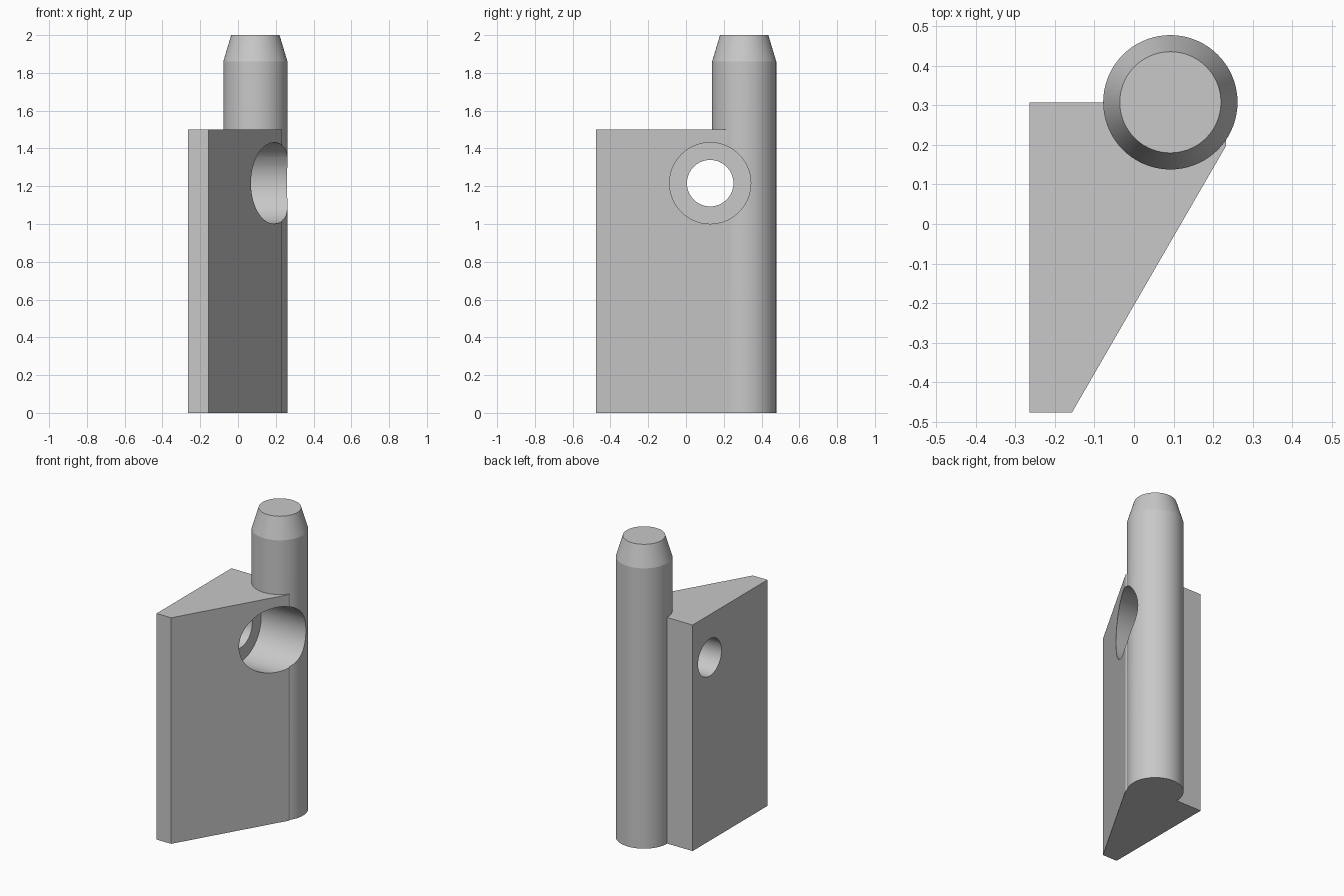
import bpy
import bmesh
from math import radians
from mathutils import Matrix

default = bpy.data.objects.get("Cube")
if default:
    bpy.data.objects.remove(default, do_unlink=True)

PIN_X, PIN_Y, PIN_R = 0.092, 0.308, 0.17
HOLE_Y, HOLE_Z = 0.128, 1.216

grey = bpy.data.materials.new("plain grey")
grey.use_nodes = True
colour = (0.58, 0.58, 0.58, 1)
grey.diffuse_color = colour
grey.node_tree.nodes["Principled BSDF"].inputs["Base Color"].default_value = colour


def make_object(name, bm):
    bmesh.ops.recalc_face_normals(bm, faces=bm.faces)
    mesh = bpy.data.meshes.new(name)
    bm.to_mesh(mesh)
    bm.free()
    mesh.materials.append(grey)
    obj = bpy.data.objects.new(name, mesh)
    bpy.context.collection.objects.link(obj)
    return obj


def prism(name, outline, height):
    bm = bmesh.new()
    base = bm.faces.new([bm.verts.new((x, y, 0)) for x, y in outline])
    top = bmesh.ops.extrude_face_region(bm, geom=[base])["geom"]
    verts = [v for v in top if isinstance(v, bmesh.types.BMVert)]
    bmesh.ops.translate(bm, verts=verts, vec=(0, 0, height))
    return make_object(name, bm)


def turned(name, profile, centre):
    """Closed solid of revolution from (radius, z) rings."""
    bm = bmesh.new()
    rings = []
    for r, z in profile:
        ring = bmesh.ops.create_circle(
            bm, segments=72, radius=r,
            matrix=Matrix.Translation((*centre, z)))["verts"]
        rings.append(ring)
    for low, high in zip(rings, rings[1:]):
        for i in range(len(low)):
            j = (i + 1) % len(low)
            bm.faces.new((low[i], low[j], high[j], high[i]))
    bm.faces.new(rings[0])
    bm.faces.new(rings[-1])
    return make_object(name, bm)


def bore_cutter(name, radius, x_from, x_to):
    bm = bmesh.new()
    place = (Matrix.Translation(((x_from + x_to) / 2, HOLE_Y, HOLE_Z))
             @ Matrix.Rotation(radians(90), 4, "Y"))
    bmesh.ops.create_cone(bm, cap_ends=True, segments=72, radius1=radius,
                          radius2=radius, depth=x_to - x_from, matrix=place)
    return make_object(name, bm)


def combine(target, other, operation):
    mod = target.modifiers.new(other.name, "BOOLEAN")
    mod.operation = operation
    mod.solver = "EXACT"
    mod.object = other
    bpy.context.view_layer.objects.active = target
    bpy.ops.object.modifier_apply(modifier=mod.name)
    bpy.data.objects.remove(other, do_unlink=True)


# Wedge-shaped plate
body = prism("hinge_leaf_with_pin", [
    (-0.264, 0.308), (-0.264, -0.477), (-0.157, -0.477),
    (0.233, 0.198), (0.233, 0.25), (PIN_X, PIN_Y)], 1.5)

# Full-height pin with tapered tip
pin = turned("pin", [(PIN_R, 0), (PIN_R, 1.86), (0.128, 2)], (PIN_X, PIN_Y))
combine(body, pin, "UNION")

# Counterbored screw hole
combine(body, bore_cutter("counterbore", 0.215, -0.07, 0.6), "DIFFERENCE")
combine(body, bore_cutter("through_hole", 0.123, -0.6, 0.6), "DIFFERENCE")

# Smooth round walls, crisp edges
bpy.ops.object.select_all(action="DESELECT")
body.select_set(True)
bpy.context.view_layer.objects.active = body
bpy.ops.object.shade_smooth_by_angle(angle=radians(12))
